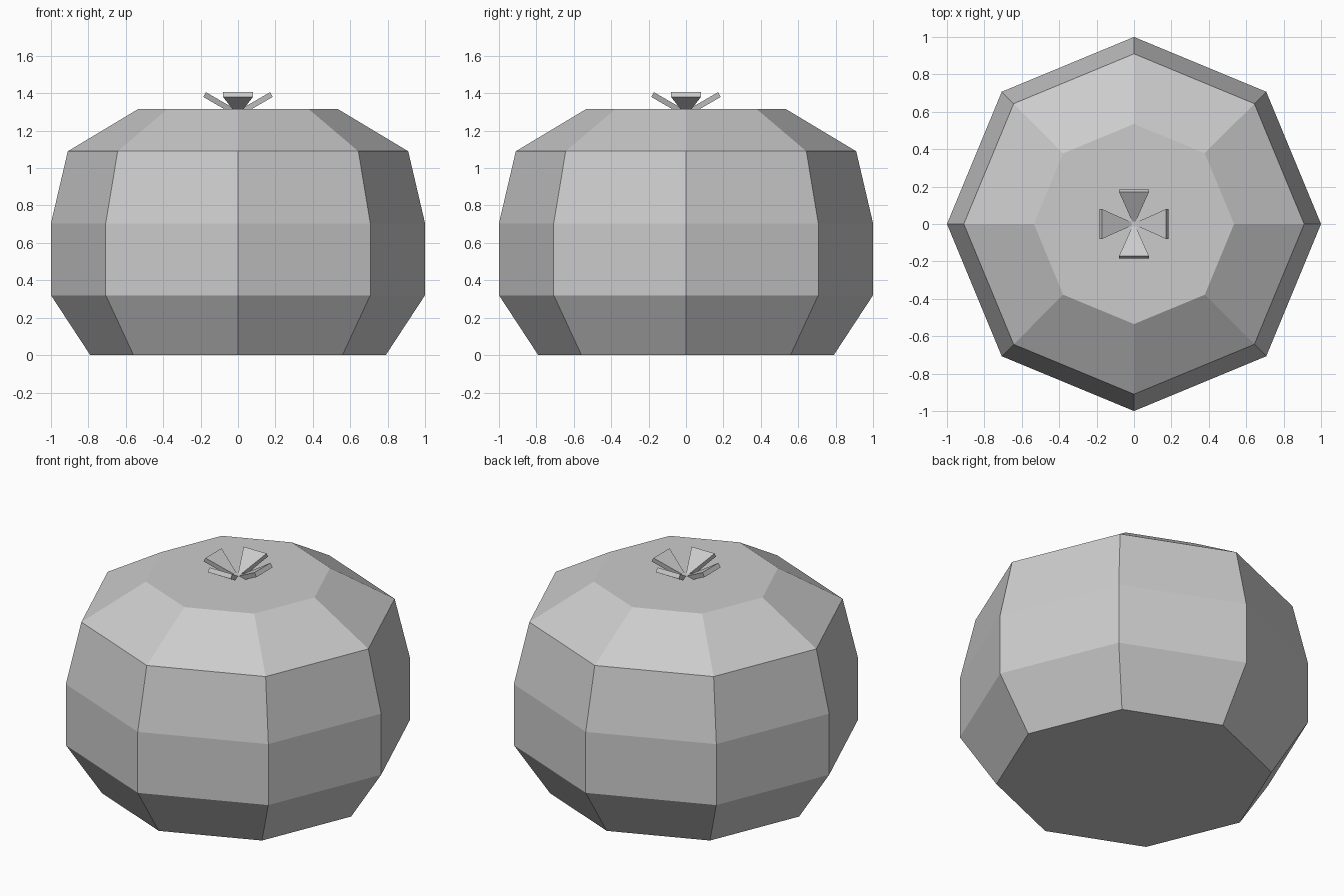
import bpy, bmesh, math
from mathutils import Matrix

cube = bpy.data.objects.get("Cube")
if cube:
    bpy.data.objects.remove(cube)

grey = bpy.data.materials.new("plain grey")
grey.use_nodes = True
colour = (0.6, 0.6, 0.6, 1)
grey.diffuse_color = colour
grey.node_tree.nodes["Principled BSDF"].inputs["Base Color"].default_value = colour


def finish(name, bm):
    bmesh.ops.recalc_face_normals(bm, faces=bm.faces)
    mesh = bpy.data.meshes.new(name)
    bm.to_mesh(mesh)
    bm.free()
    mesh.materials.append(grey)
    obj = bpy.data.objects.new(name, mesh)
    bpy.context.collection.objects.link(obj)
    return obj


def loft(bm, rings):
    """Skin matching point rings and cap both ends."""
    loops = [[bm.verts.new(p) for p in ring] for ring in rings]
    n = len(loops[0])
    for a, b in zip(loops, loops[1:]):
        for i in range(n):
            j = (i + 1) % n
            bm.faces.new((a[i], a[j], b[j], b[i]))
    bm.faces.new(loops[0][::-1])
    bm.faces.new(loops[-1])


# Eight-sided fruit body, corners on the axes
SIDES = 8
profile = [(0.79, 0), (1, 0.32), (1, 0.705), (0.91, 1.09), (0.535, 1.315)]
bm = bmesh.new()
loft(bm, [[(r * math.cos(math.tau * i / SIDES), r * math.sin(math.tau * i / SIDES), z)
           for i in range(SIDES)] for r, z in profile])
finish("fruit_body", bm)

# Four flared leaves rising from the crown
LENGTH, THICK, INNER, OUTER = 0.185, 0.029, 0.008, 0.08
tilt = Matrix.Rotation(math.radians(-30), 4, "Y")
for k, side in enumerate(("left", "back", "right", "front")):
    bm = bmesh.new()
    loft(bm, [[(x, -w, -THICK), (x, w, -THICK), (x, w, 0), (x, -w, 0)]
              for x, w in ((0, INNER), (LENGTH, OUTER))])
    turn = Matrix.Rotation(math.tau * k / 4, 4, "Z")
    place = turn @ Matrix.Translation((0.011, 0, 1.313)) @ tilt
    bmesh.ops.transform(bm, matrix=place, verts=bm.verts)
    finish("leaf_" + side, bm)
